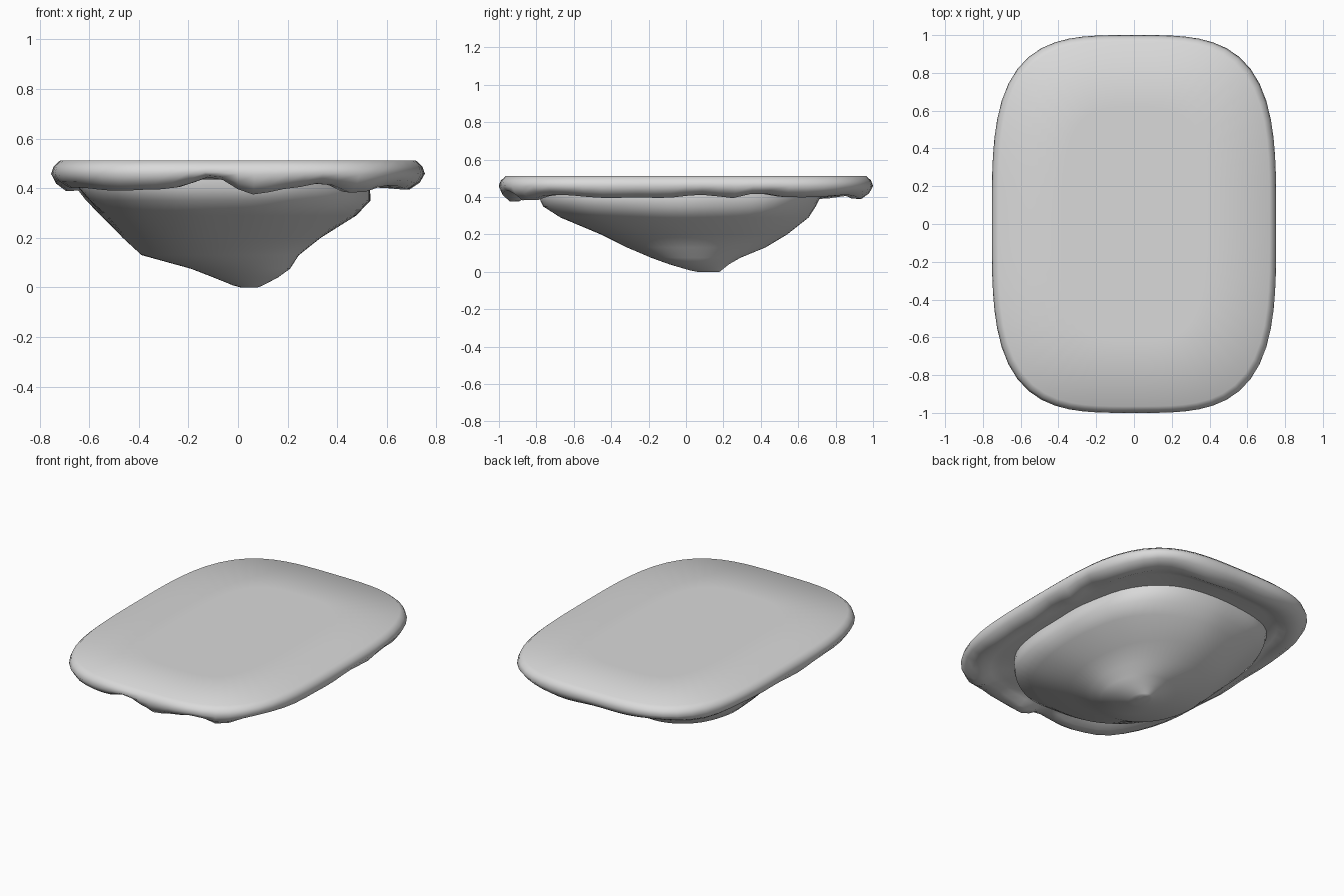
import bpy
import bmesh
import math
from mathutils import Vector, noise

SIDES = 72

old = bpy.data.objects.get("Cube")
if old:
    bpy.data.objects.remove(old)

stone = bpy.data.materials.new("stone grey")
stone.use_nodes = True
stone.diffuse_color = (0.7, 0.7, 0.7, 1)
stone.node_tree.nodes["Principled BSDF"].inputs["Base Color"].default_value = (0.7, 0.7, 0.7, 1)


def outline(x0, x1, y0, y1, power):
    """Points of a rounded rectangle between the given extents."""
    points = []
    for i in range(SIDES):
        a = math.tau * i / SIDES
        c, s = math.cos(a), math.sin(a)
        r = (abs(c) ** power + abs(s) ** power) ** (-1 / power)
        points.append(Vector(((x0 + x1) / 2 + (x1 - x0) / 2 * r * c,
                              (y0 + y1) / 2 + (y1 - y0) / 2 * r * s, 0)))
    return points


def loft(name, rings, angle):
    """Skin a stack of rings and cap both ends."""
    bm = bmesh.new()
    loops = [[bm.verts.new(p) for p in ring] for ring in rings]
    for low, high in zip(loops, loops[1:]):
        for i in range(SIDES):
            j = (i + 1) % SIDES
            bm.faces.new((low[i], low[j], high[j], high[i]))
    bm.faces.new(loops[0][::-1])
    bm.faces.new(loops[-1])
    bmesh.ops.recalc_face_normals(bm, faces=bm.faces)
    mesh = bpy.data.meshes.new(name)
    bm.to_mesh(mesh)
    bm.free()
    mesh.materials.append(stone)
    obj = bpy.data.objects.new(name, mesh)
    bpy.context.collection.objects.link(obj)
    bpy.ops.object.select_all(action="DESELECT")
    obj.select_set(True)
    bpy.context.view_layer.objects.active = obj
    bpy.ops.object.shade_smooth_by_angle(angle=math.radians(angle))


# Drips and notches along the lower lip: direction in degrees, height change
BUMPS = [(-96, .04), (-86, -.024), (-69, .028), (-61, -.018), (-107, -.01), (29, .03)]


def lip_wave(p):
    a = math.atan2(p.y, p.x)
    z = .007 * math.sin(7 * a + 1) + .005 * math.sin(13 * a)
    for degrees, height in BUMPS:
        z += height * math.exp(-((math.degrees(a) - degrees) / 5) ** 2)
    return z


# Flat top slab with a rolled, drooping lip: inset, height, share of the wave
rings = []
for inset, z, wave in [(.4, .435, 0), (.19, .435, 0), (.15, .42, .6), (.11, .402, 1),
                       (.06, .4, 1), (.02, .425, .6), (0, .458, .15),
                       (.01, .488, 0), (.035, .511, 0), (.38, .512, 0)]:
    ring = outline(inset - .753, .753 - inset, inset - 1, 1 - inset, 3.5)
    for p in ring:
        p.z = z + wave * lip_wave(p)
    rings.append(ring)
loft("top_slab", rings, 70)

# Tapering rock underneath: height, x extents, y extents, squareness
rings = []
for z, x0, x1, y0, y1, power in [
        (0, .01, .08, .06, .18, 2), (.008, -.02, .1, .02, .19, 2),
        (.04, -.1, .16, -.09, .23, 2), (.075, -.19, .21, -.19, .29, 2),
        (.13, -.385, .25, -.32, .42, 2), (.2, -.46, .34, -.46, .54, 2.1),
        (.29, -.55, .48, -.67, .65, 2.3), (.35, -.61, .54, -.76, .69, 2.5),
        (.4, -.65, .54, -.78, .72, 2.6), (.44, -.66, .54, -.78, .73, 2.6)]:
    ring = outline(x0, x1, y0, y1, power)
    middle = Vector(((x0 + x1) / 2, (y0 + y1) / 2))
    for p in ring:
        p.z = z
        # Gentle weathered unevenness
        rough = 1 + .03 * noise.noise(p * 3.5)
        p.xy = middle + (p.xy - middle) * rough
    rings.append(ring)
loft("under_rock", rings, 80)
